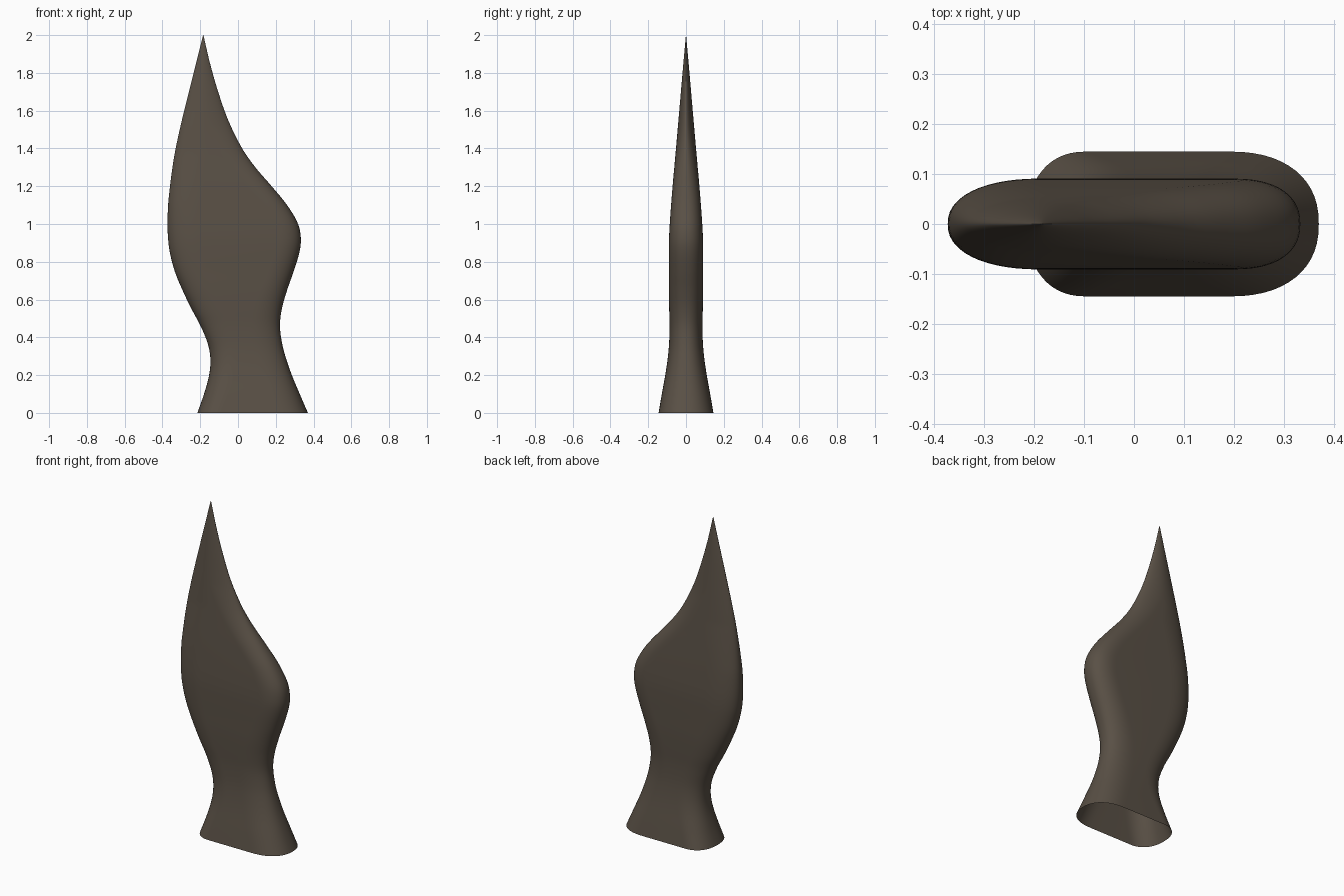
import bpy, bmesh, math

if "Cube" in bpy.data.objects:
    bpy.data.objects.remove(bpy.data.objects["Cube"])

# height, left edge, right edge, half thickness
KEYS = [
    (0.00, -0.215, 0.370, 0.145), (0.10, -0.180, 0.327, 0.128),
    (0.20, -0.153, 0.285, 0.110), (0.28, -0.146, 0.257, 0.098),
    (0.36, -0.158, 0.235, 0.090), (0.46, -0.198, 0.222, 0.087),
    (0.55, -0.246, 0.232, 0.089), (0.65, -0.294, 0.260, 0.091),
    (0.75, -0.335, 0.295, 0.091), (0.85, -0.361, 0.325, 0.091),
    (0.92, -0.370, 0.333, 0.090), (1.00, -0.373, 0.318, 0.086),
    (1.10, -0.370, 0.260, 0.079), (1.20, -0.360, 0.178, 0.071),
    (1.30, -0.347, 0.092, 0.062), (1.40, -0.330, 0.022, 0.053),
    (1.55, -0.297, -0.052, 0.040), (1.70, -0.260, -0.105, 0.027),
    (1.85, -0.222, -0.148, 0.014), (2.00, -0.185, -0.183, 0.0005),
]


def tangent(i, c):
    a, b = KEYS[max(i - 1, 0)], KEYS[min(i + 1, len(KEYS) - 1)]
    return (b[c] - a[c]) / (b[0] - a[0])


def sample(z):
    """Smooth cubic through the key sections."""
    i = 0
    while i < len(KEYS) - 2 and z > KEYS[i + 1][0]:
        i += 1
    p, q = KEYS[i], KEYS[i + 1]
    h = q[0] - p[0]
    u = (z - p[0]) / h
    return [(2*u**3 - 3*u*u + 1) * p[c] + (u**3 - 2*u*u + u) * h * tangent(i, c)
            + (3*u*u - 2*u**3) * q[c] + (u**3 - u*u) * h * tangent(i + 1, c)
            for c in (1, 2, 3)]


def section(z, n=14):
    """Flat-sided section with rounded ends that sharpen toward the tip."""
    xl, xr, t = sample(z)
    w = xr - xl
    k = min(z / 0.9, 1)
    s = min(max((z - 1.1) / 0.5, 0), 1)
    al = min(0.12 + 0.06 * k, 0.48 * w)
    ar = min(0.18 - 0.05 * k, 0.48 * w)
    e = 2 / (2.3 - 0.6 * s)
    ang = [j / n * math.pi / 2 for j in range(n + 1)]
    right = [(xr - ar + ar * math.cos(a)**e, t * math.sin(a)**e) for a in ang[:-1]]
    right.append((xr - ar, t))
    left = [(xl + al - al * math.cos(a)**e, t * math.sin(a)**e) for a in reversed(ang[:-1])]
    half = right + [(xl + al, t)] + left
    return half + [(x, -y) for x, y in reversed(half[1:-1])]


# blade body, open at the base
bm = bmesh.new()
STEPS = 90
rings = [[bm.verts.new((x, y, 1.99 * r / STEPS)) for x, y in section(1.99 * r / STEPS)]
         for r in range(STEPS + 1)]
for lo, hi in zip(rings, rings[1:]):
    m = len(lo)
    for j in range(m):
        bm.faces.new((lo[j], lo[(j + 1) % m], hi[(j + 1) % m], hi[j]))
tip = bm.verts.new((-0.184, 0, 2.0))
top = rings[-1]
for j in range(len(top)):
    bm.faces.new((top[j], top[(j + 1) % len(top)], tip))

mesh = bpy.data.meshes.new("leaf_blade")
bm.to_mesh(mesh)
bm.free()
blade = bpy.data.objects.new("leaf_blade", mesh)
bpy.context.collection.objects.link(blade)

mat = bpy.data.materials.new("dark brown")
mat.diffuse_color = (0.10, 0.08, 0.06, 1)
mat.use_nodes = True
mat.node_tree.nodes["Principled BSDF"].inputs["Base Color"].default_value = mat.diffuse_color
mesh.materials.append(mat)

bpy.context.view_layer.objects.active = blade
blade.select_set(True)
bpy.ops.object.shade_smooth_by_angle(angle=math.radians(40))
